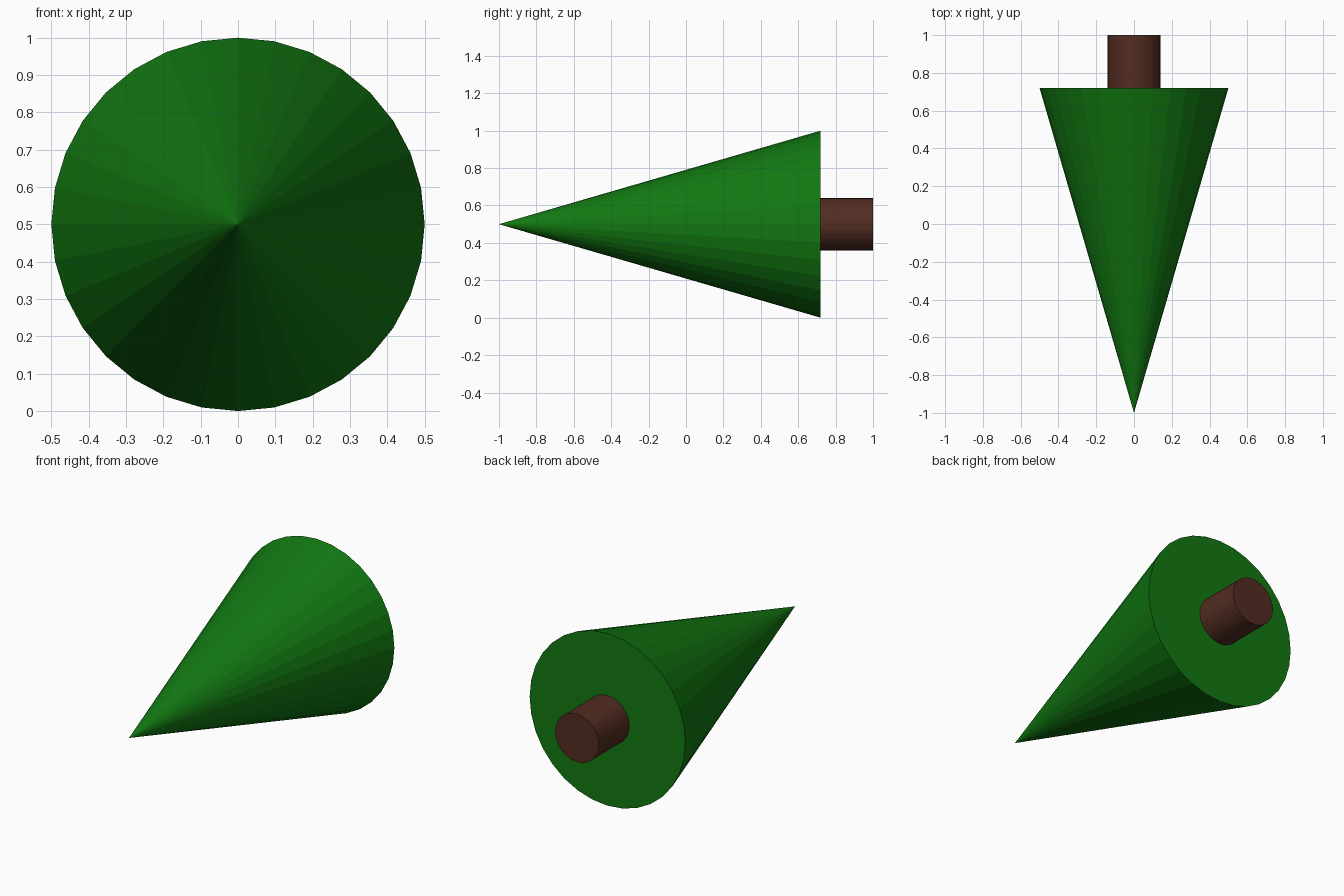
import bpy
from math import radians

if "Cube" in bpy.data.objects:
    bpy.data.objects.remove(bpy.data.objects["Cube"])

SIDES = 32
CENTRE_Z = 0.5


def add_part(name, front_y, back_y, front_radius, back_radius, colour):
    """Round tapered part lying along y, flat shaded."""
    bpy.ops.mesh.primitive_cone_add(
        vertices=SIDES, radius1=back_radius, radius2=front_radius,
        depth=back_y - front_y,
        location=(0, (front_y + back_y) / 2, CENTRE_Z),
        rotation=(radians(90), 0, 0))
    part = bpy.context.object
    part.name = name
    material = bpy.data.materials.new(name + "_colour")
    material.diffuse_color = (*colour, 1)
    material.use_nodes = True
    material.node_tree.nodes["Principled BSDF"].inputs["Base Color"].default_value = material.diffuse_color
    part.data.materials.append(material)
    return part


# Pointed green crown, tip towards the front
add_part("tree_crown", -1.0, 0.72, 0.0, 0.5, (0.006, 0.19, 0.006))

# Short brown trunk, set slightly into the crown's base
add_part("tree_trunk", 0.70, 1.0, 0.14, 0.14, (0.085, 0.025, 0.015))
